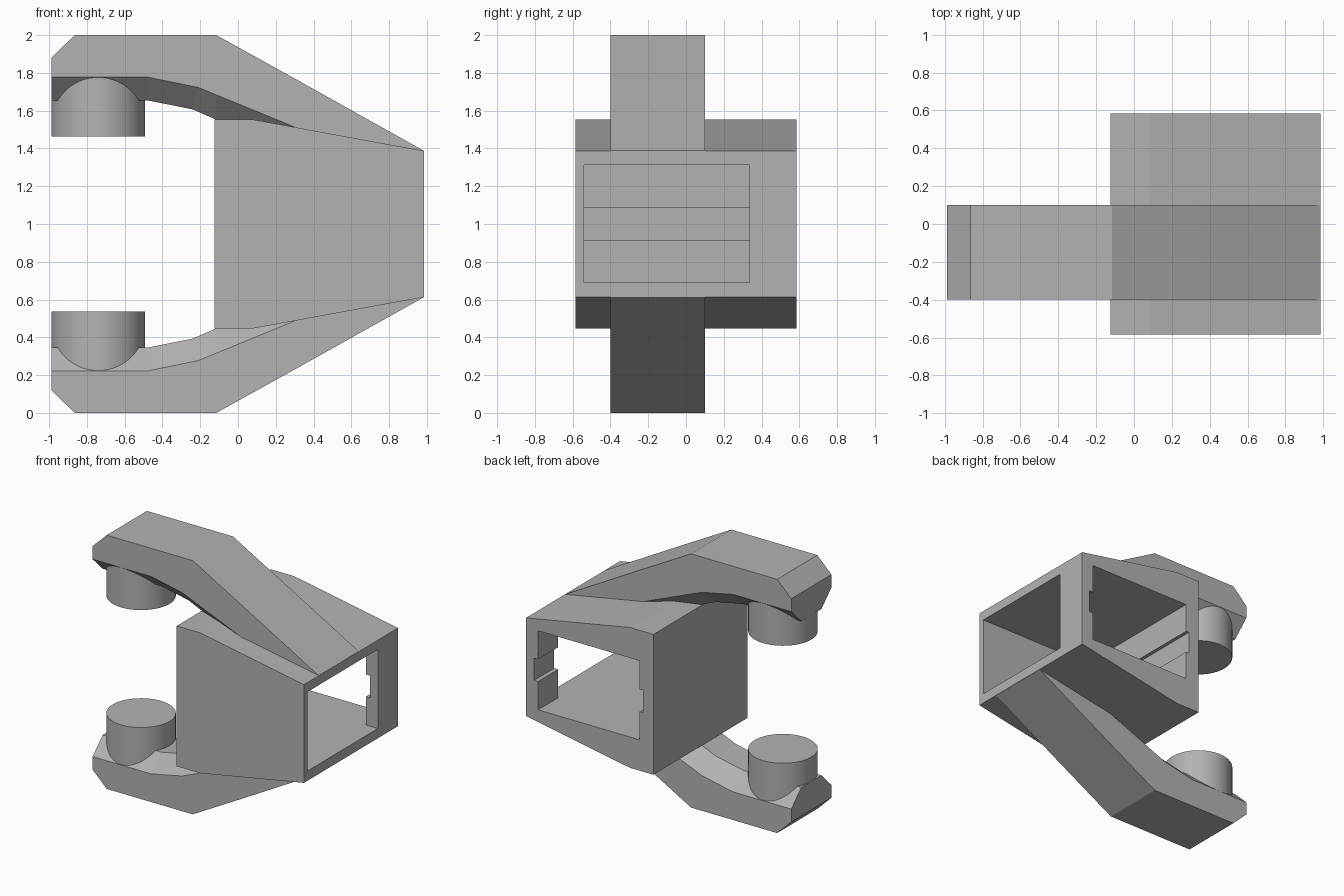
import bpy, bmesh

if "Cube" in bpy.data.objects:
    bpy.data.objects.remove(bpy.data.objects["Cube"])

grey = bpy.data.materials.new("grey")
grey.diffuse_color = (0.45, 0.45, 0.45, 1)
grey.use_nodes = True
grey.node_tree.nodes["Principled BSDF"].inputs["Base Color"].default_value = grey.diffuse_color


def finish(name, bm):
    bmesh.ops.recalc_face_normals(bm, faces=bm.faces)
    me = bpy.data.meshes.new(name)
    bm.to_mesh(me)
    bm.free()
    me.materials.append(grey)
    ob = bpy.data.objects.new(name, me)
    bpy.context.collection.objects.link(ob)
    return ob


def loft(name, rings):
    """Skin a row of equal-sized rings and cap both ends."""
    bm = bmesh.new()
    rows = [[bm.verts.new(p) for p in ring] for ring in rings]
    n = len(rows[0])
    for a, b in zip(rows, rows[1:]):
        for i in range(n):
            j = (i + 1) % n
            bm.faces.new((a[i], a[j], b[j], b[i]))
    bm.faces.new(rows[0])
    bm.faces.new(rows[-1])
    return finish(name, bm)


def box(name, x0, x1, y0, y1, z0, z1):
    rect = [(x0, z0), (x1, z0), (x1, z1), (x0, z1)]
    return loft(name, [[(x, y, z) for x, z in rect] for y in (y0, y1)])


# Housing: tapered block, hollow and open to the right and the back
outline = [(-0.125, 0.447), (0.08, 0.447), (0.985, 0.613),
           (0.985, 1.387), (0.08, 1.553), (-0.125, 1.553)]
housing = loft("housing", [[(x, y, z) for x, z in outline] for y in (-0.585, 0.585)])

cavities = [
    ("side_opening", -0.006, 1.1, -0.54, 0.335, 0.69, 1.313),
    ("back_opening", -0.006, 0.88, 0.2, 0.7, 0.69, 1.313),
    ("slide_groove", -0.033, 0.915, -0.54, 0.7, 0.913, 1.088),
]
for spec in cavities:
    cutter = box(*spec)
    cutter.hide_render = True
    cutter.hide_set(True)
    mod = housing.modifiers.new(spec[0], 'BOOLEAN')
    mod.operation = 'DIFFERENCE'
    mod.solver = 'EXACT'
    mod.object = cutter
bpy.context.view_layer.objects.active = housing
for spec in cavities:
    bpy.ops.object.modifier_apply(modifier=spec[0])
    bpy.data.objects.remove(bpy.data.objects[spec[0]])

# Arm stations: (outer x, z), (inner edge x, z), (inner ridge x, z)
stations = [
    ((-0.988, 1.88), (-0.988, 1.778), (-0.988, 1.655)),
    ((-0.865, 2.0), (-0.865, 1.778), (-0.865, 1.655)),
    ((-0.48, 2.0), (-0.48, 1.778), (-0.48, 1.655)),
    ((-0.21, 2.0), (-0.21, 1.723), (-0.24, 1.607)),
    ((-0.115, 2.0), (-0.115, 1.684), (-0.115, 1.552)),
    ((0.32, 1.759), (0.32, 1.505), (0.32, 1.40)),
    ((0.983, 1.388), (0.983, 1.384), (0.983, 1.36)),
]
Y0, Y1, CHAMFER = -0.4, 0.1, 0.125


def arm(name, flip):
    rings = []
    for (ox, oz), (ex, ez), (rx, rz) in stations:
        ring = [(ox, Y0, oz), (ox, Y1, oz), (ex, Y1, ez),
                (rx, Y1 - CHAMFER, rz), (rx, Y0 + CHAMFER, rz), (ex, Y0, ez)]
        rings.append([(x, y, 2 - z if flip else z) for x, y, z in ring])
    return loft(name, rings)


# Round pad under each arm tip, sunk into the arm
def pad(name, flip):
    z0, z1 = (0.222, 0.537) if flip else (1.463, 1.778)
    bpy.ops.mesh.primitive_cylinder_add(
        vertices=64, radius=0.248, depth=z1 - z0, location=(-0.74, -0.15, (z0 + z1) / 2))
    ob = bpy.context.object
    ob.name = name
    ob.data.materials.append(grey)
    bpy.ops.object.shade_smooth_by_angle()


for side, flip in (("upper", False), ("lower", True)):
    arm(side + "_arm", flip)
    pad(side + "_pad", flip)
